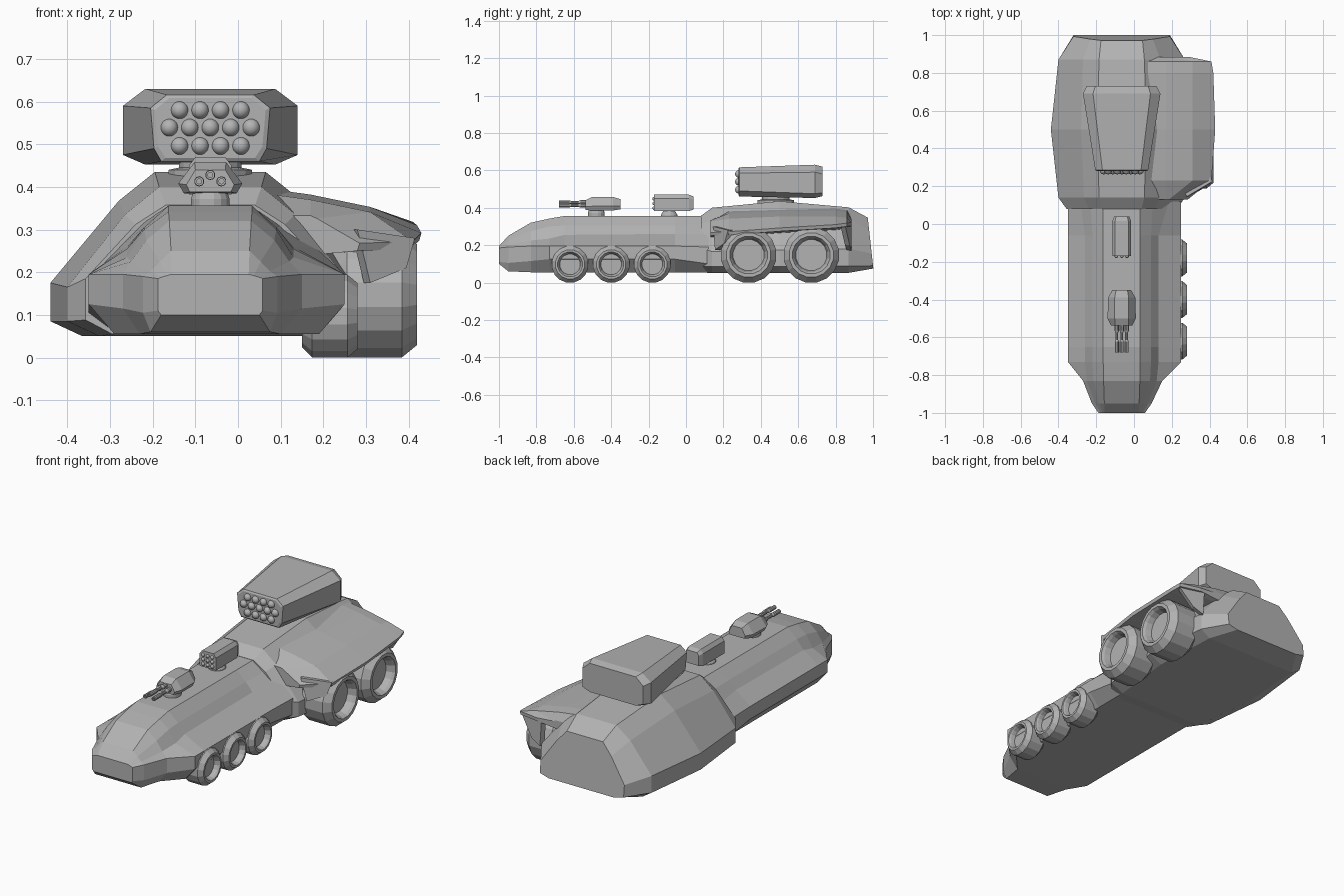
import bpy, bmesh, math
from mathutils import Vector, Matrix

CX = -0.065  # centre line of the hull and turrets

grey = bpy.data.materials.new("hull_grey")
grey.diffuse_color = (0.45, 0.45, 0.45, 1)


def finish(name, bm, smooth=False):
    bmesh.ops.recalc_face_normals(bm, faces=bm.faces)
    me = bpy.data.meshes.new(name)
    bm.to_mesh(me)
    bm.free()
    me.materials.append(grey)
    for p in me.polygons:
        p.use_smooth = smooth
    ob = bpy.data.objects.new(name, me)
    bpy.context.collection.objects.link(ob)
    return ob


def skin(name, rings, closed=False, capped=True):
    """Join rings of equal point count into one surface."""
    bm = bmesh.new()
    vs = [[bm.verts.new(p) for p in r] for r in rings]
    n = len(vs[0])
    pairs = list(zip(vs, vs[1:])) + ([(vs[-1], vs[0])] if closed else [])
    for a, b in pairs:
        for i in range(n):
            j = (i + 1) % n
            bm.faces.new((a[i], a[j], b[j], b[i]))
    if capped and not closed:
        bm.faces.new(vs[0])
        bm.faces.new(vs[-1])
    return finish(name, bm)


def mirrored(y, half, lean=0.0, right=0.0):
    """Ring from a half profile (bottom to top); lean tilts it, right widens +x."""
    def pt(s, h, z):
        wide = right if s > 0 and h > 0.2 else 0
        return Vector((CX + s * h + wide, y - lean * z, z))
    return [pt(1, h, z) for h, z in half] + [pt(-1, h, z) for h, z in reversed(half)]


def lathe(name, profile, origin, axis, sides=16):
    """Turn (radius, distance) pairs about an axis; zero radii are closed by caps."""
    rot = Vector((0, 0, 1)).rotation_difference(Vector(axis)).to_matrix()
    rings = []
    for r, d in profile:
        rings.append([Vector(origin) + rot @ Vector((
            r * math.cos((i + .5) * math.tau / sides),
            r * math.sin((i + .5) * math.tau / sides), d)) for i in range(sides)])
    return skin(name, rings)


def balls(name, spots, r, y, u=16, v=10):
    bm = bmesh.new()
    for x, z in spots:
        bmesh.ops.create_uvsphere(bm, u_segments=u, v_segments=v, radius=r,
                                  matrix=Matrix.Translation((x, y, z)))
    return finish(name, bm, True)


# Front hull
front = [
    (-1.00, [(.115, .100), (.123, .110), (.123, .185), (.112, .189), (.102, .192), (.090, .195)], 0),
    (-0.95, [(.140, .060), (.158, .105), (.158, .190), (.140, .202), (.118, .225), (.092, .250)], 0),
    (-0.83, [(.165, .055), (.205, .115), (.205, .195), (.185, .225), (.150, .275), (.096, .320)], .01),
    (-0.73, [(.225, .055), (.285, .125), (.285, .195), (.195, .235), (.155, .300), (.098, .342)], .03),
    (-0.65, [(.225, .055), (.285, .125), (.285, .195), (.195, .255), (.155, .305), (.098, .356)], .03),
    (-0.06, [(.225, .055), (.285, .125), (.285, .195), (.195, .260), (.155, .305), (.098, .356)], .03),
    (0.12, [(.225, .055), (.285, .100), (.285, .190), (.220, .255), (.165, .310), (.098, .356)], .03),
]
skin("front_hull", [mirrored(y, h, 0, r) for y, h, r in front])

# Rear hull, with a leaning tail plate
rear = [
    (0.08, [(.230, .055), (.292, .088), (.292, .185), (.175, .312), (.105, .357)], 0),
    (0.14, [(.260, .050), (.335, .085), (.335, .165), (.200, .335), (.120, .400)], 0),
    (0.50, [(.300, .050), (.375, .085), (.375, .175), (.215, .367), (.130, .435)], 0),
    (0.87, [(.280, .052), (.335, .088), (.335, .180), (.205, .340), (.120, .402)], 0),
    (1.01, [(.200, .075), (.255, .090), (.255, .155), (.165, .285), (.110, .347)], .11),
]
skin("rear_hull", [mirrored(y, h, l) for y, h, l in rear])

# Rear wheel fender: y, outer x, outer z, height of the inner ridge
fender = [(.13, .285, .268, .33), (.23, .410, .272, .345), (.50, .430, .292, .357),
          (.80, .420, .310, .357), (.86, .410, .318, .350), (.885, .29, .322, .335)]
rings = []
for y, x, z, ridge in fender:
    k = min(1, (x - .27) / .14)
    rings.append([(0.06, y, ridge + .04 * k), (0.17, y, ridge + .025 * k),
                  (0.17 + .14 * k, y, ridge - .004), (x, y, z),
                  (x - .005, y, z - .018), (0.15, y, z - .03)])
skin("rear_fender", rings)


def plate(name, pts, offset):
    off = Vector(offset)
    skin(name, [[Vector(p) for p in pts], [Vector(p) + off for p in pts]])


# Flaps in front of and behind the rear wheels
plate("front_flap", [(.28, .145, .30), (.31, .155, .175), (.395, .205, .21), (.415, .225, .28)],
      (-.015, .03, 0))
plate("back_flap", [(.26, .885, .325), (.27, .885, .17), (.33, .875, .20), (.41, .85, .31)],
      (-.01, -.025, 0))


# Wheels, only on the right side
def wheel(name, y, r, x_in, x_out):
    w = r * .24
    prof = [(r * .75, x_in), (r, x_in + w), (r, x_out - w), (r * .80, x_out),
            (r * .68, x_out), (r * .62, x_out - w * .4), (r * .56, x_out - w * 1.3)]
    lathe(name, prof, (0, y, r * math.cos(math.pi / 16)), (1, 0, 0))


for i, y in enumerate((-.62, -.40, -.18)):
    wheel(f"front_wheel_{i + 1}", y, .099, .15, .28)
for i, y in enumerate((.335, .67)):
    wheel(f"rear_wheel_{i + 1}", y, .150, .22, .42)

# Large missile launcher
launcher = [
    (.285, [(.115, .460), (.132, .490), (.140, .585), (.102, .616)]),
    (.280, [(.105, .468), (.122, .494), (.130, .580), (.096, .608)]),
]
back = [
    (.69, [(.152, .452), (.205, .475), (.205, .590), (.152, .630)]),
    (.73, [(.140, .462), (.185, .480), (.185, .580), (.140, .620)]),
]
skin("missile_launcher", [mirrored(y, h) for y, h in launcher[::-1] + back])
lathe("launcher_pedestal", [(.10, .41), (.10, .44), (.075, .445), (.075, .47)], (CX, .48, 0), (0, 0, 1))
spots = [(CX + (i - (n - 1) / 2) * .048, z)
         for n, z in ((4, .580), (5, .539), (4, .496)) for i in range(n)]
balls("launcher_missiles", spots, .0205, .283)

# Small rocket box
skin("rocket_box", [mirrored(y, h) for y, h in (
    (-.17, [(.050, .382), (.050, .450), (.035, .470)]),
    (.015, [(.050, .382), (.050, .450), (.035, .470)]),
    (.040, [(.040, .390), (.040, .445), (.030, .460)]))])
lathe("rocket_box_pedestal", [(.045, .35), (.045, .362), (.03, .385)], (CX, -.09, 0), (0, 0, 1))
balls("rocket_tips", [(CX + (i - 1) * .028, .398 + j * .025) for i in range(3) for j in range(3)],
      .010, -.17, 10, 6)

# Gun turret with three barrels
skin("gun_turret", [mirrored(y, h) for y, h in (
    (-.538, [(.048, .388), (.056, .405), (.035, .440)]),
    (-.500, [(.062, .385), (.075, .408), (.037, .458)]),
    (-.390, [(.062, .385), (.072, .408), (.037, .458)]),
    (-.350, [(.045, .392), (.050, .408), (.030, .445)]))])
lathe("gun_pedestal", [(.046, .34), (.046, .372), (.04, .39)], (CX, -.48, 0), (0, 0, 1))
for i, (dx, z) in enumerate(((-.026, .413), (0, .428), (.026, .413))):
    lathe(f"gun_barrel_{i + 1}",
          [(.012, .52), (.012, .565), (.008, .575), (.008, .615), (.011, .622),
           (.011, .680), (.006, .680), (.006, .660)], (CX + dx, 0, z), (0, -1, 0), 10)
